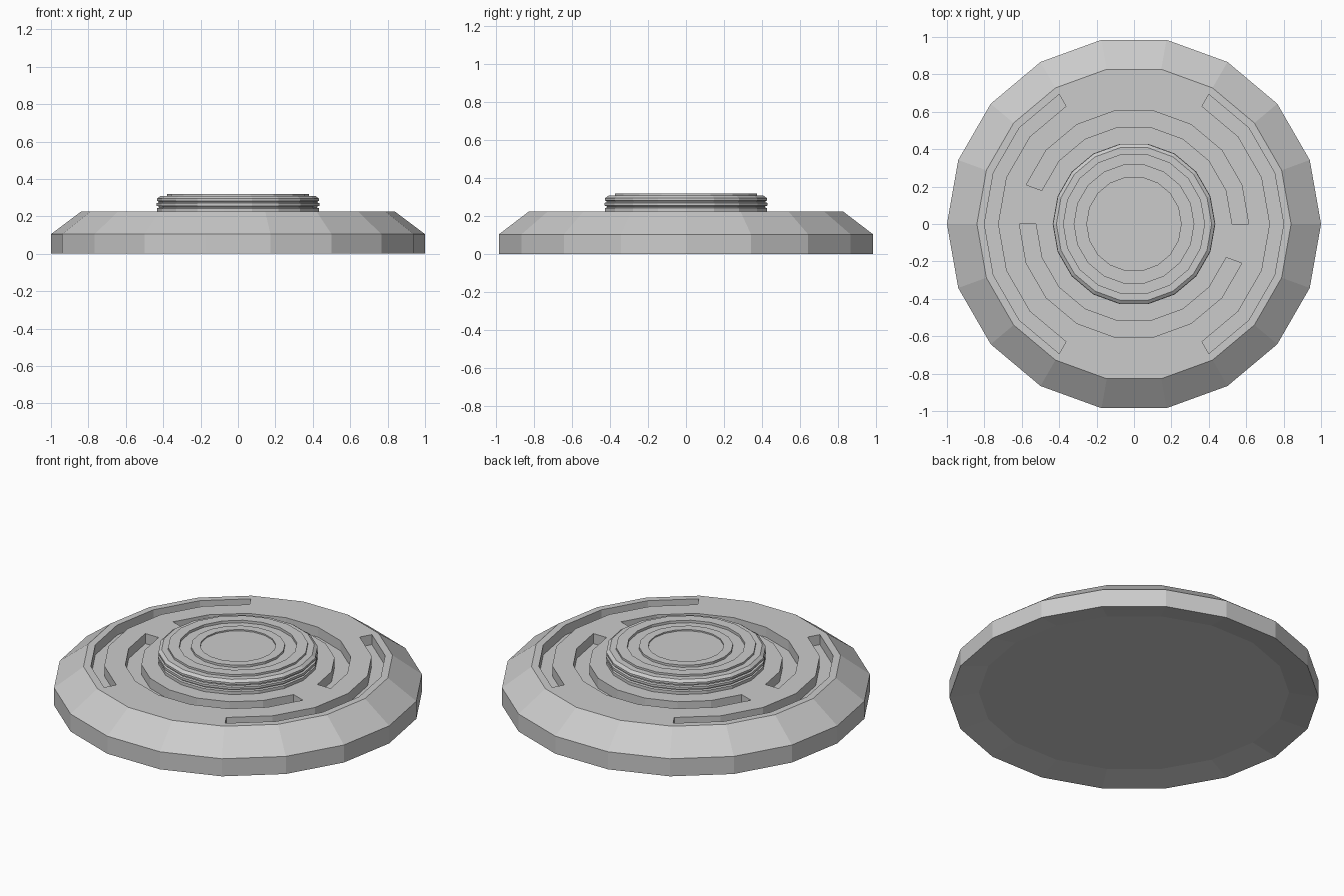
import bpy, bmesh, math
from mathutils import Vector

if "Cube" in bpy.data.objects:
    bpy.data.objects.remove(bpy.data.objects["Cube"])

SIDES = 18
STEP = 2 * math.pi / SIDES


def lathe(bm, profile):
    """Spin (radius, z) points round z; radius 0 closes to a point."""
    rings = []
    for r, z in profile:
        if r == 0:
            rings.append([bm.verts.new((0, 0, z))] * SIDES)
        else:
            rings.append([bm.verts.new((r * math.cos(i * STEP), r * math.sin(i * STEP), z))
                          for i in range(SIDES)])
    for a, b in zip(rings, rings[1:]):
        for i in range(SIDES):
            j = (i + 1) % SIDES
            corners = list(dict.fromkeys((a[i], a[j], b[j], b[i])))
            bm.faces.new(corners)
    bmesh.ops.recalc_face_normals(bm, faces=bm.faces[:])


def sink_arc(bm, r_in, r_out, start, end, top, depth):
    """Push the top cells of an arc down to make a channel."""
    picked = []
    for f in bm.faces:
        c = f.calc_center_median()
        if abs(c.z - top) > 0.001 or not r_in * 0.985 < math.hypot(c.x, c.y) < r_out:
            continue
        if (math.degrees(math.atan2(c.y, c.x)) - start) % 360 < end - start:
            picked.append(f)
    ret = bmesh.ops.extrude_face_region(bm, geom=picked)
    moved = [v for v in ret["geom"] if isinstance(v, bmesh.types.BMVert)]
    bmesh.ops.translate(bm, verts=moved, vec=Vector((0, 0, -depth)))
    old = [f for f in picked if f.is_valid]
    if old:
        bmesh.ops.delete(bm, geom=old, context='FACES')


def finish(bm, name):
    bmesh.ops.recalc_face_normals(bm, faces=bm.faces[:])
    mesh = bpy.data.meshes.new(name)
    bm.to_mesh(mesh)
    bm.free()
    ob = bpy.data.objects.new(name, mesh)
    bpy.context.collection.objects.link(ob)
    return ob


# Base plate: shallow recess below, bevelled rim, flat top
TOP = 0.225
bm = bmesh.new()
lathe(bm, [(0, 0.03), (0.84, 0.03), (1.0, 0), (1.0, 0.105), (0.84, TOP), (0.80, TOP),
           (0.727, TOP), (0.613, TOP), (0.525, TOP), (0.42, TOP), (0, TOP)])
# Two outer channels and two inner channels
for start, end in ((-60, 60), (120, 240)):
    sink_arc(bm, 0.727, 0.80, start, end, TOP, 0.06)
for start, end in ((0, 160), (180, 340)):
    sink_arc(bm, 0.525, 0.613, start, end, TOP, 0.06)
finish(bm, "base_plate")

# Raised hub: ribbed side, stepped top with concentric rings
bm = bmesh.new()
lathe(bm, [(0, 0.22), (0.433, 0.22), (0.433, 0.243), (0.423, 0.247), (0.423, 0.252),
           (0.435, 0.256), (0.435, 0.27), (0.425, 0.274), (0.425, 0.279), (0.433, 0.283),
           (0.433, 0.295), (0.415, 0.308), (0.38, 0.308), (0.38, 0.32), (0.32, 0.32),
           (0.32, 0.305), (0.255, 0.305), (0.255, 0.318), (0.205, 0.318),
           (0.205, 0.31), (0, 0.31)])
finish(bm, "centre_hub")
